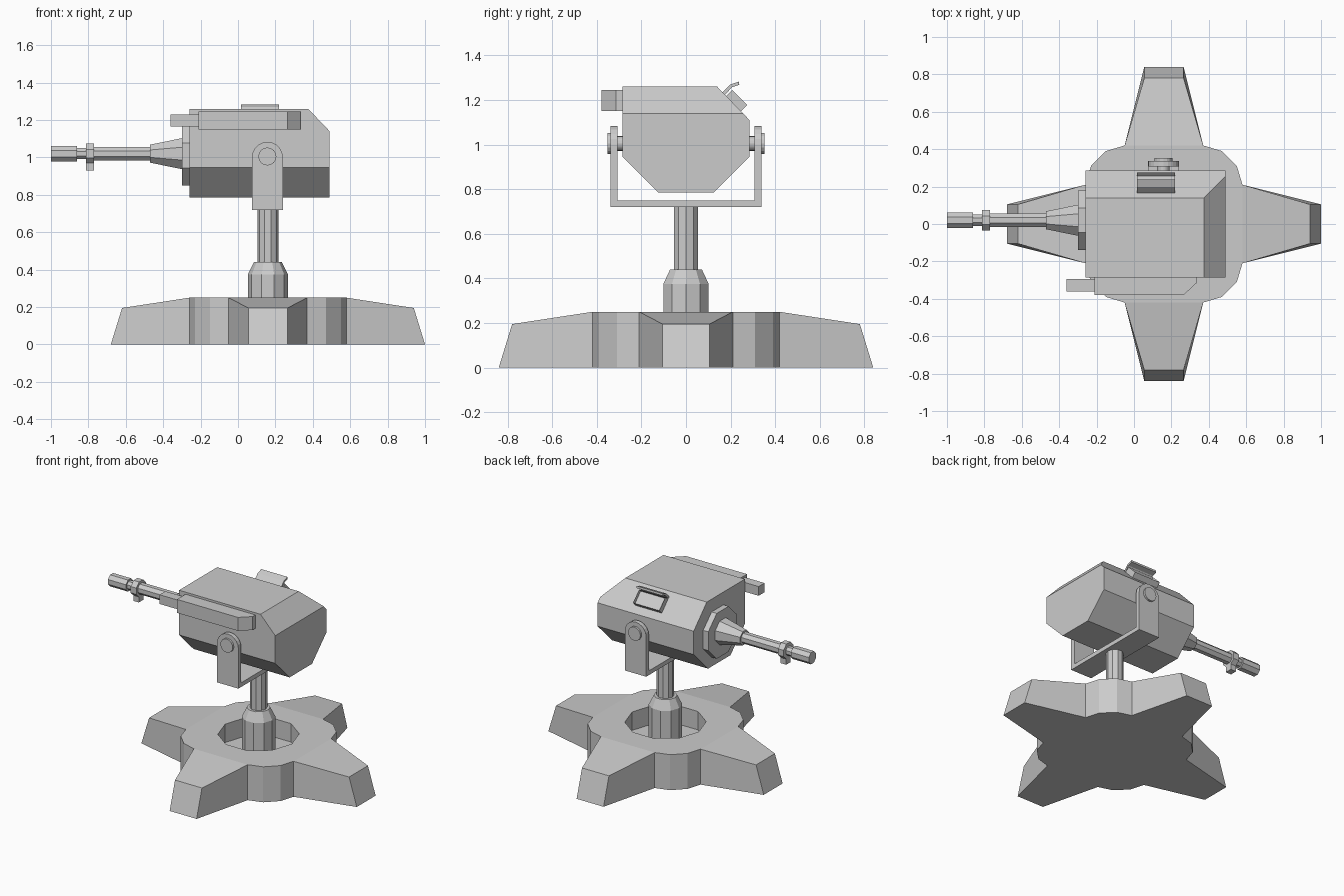
import bpy, bmesh
from math import sin, cos, pi
from mathutils import Vector

if "Cube" in bpy.data.objects:
    bpy.data.objects.remove(bpy.data.objects["Cube"])

CX = 0.16            # vertical axis of the stand
BY, BZ = 0.02, 1.02  # barrel axis


def finish(name, bm):
    bmesh.ops.recalc_face_normals(bm, faces=bm.faces)
    me = bpy.data.meshes.new(name)
    bm.to_mesh(me)
    bm.free()
    ob = bpy.data.objects.new(name, me)
    bpy.context.collection.objects.link(ob)
    return ob


def loft_bm(rings):
    bm = bmesh.new()
    vs = [[bm.verts.new(p) for p in r] for r in rings]
    n = len(vs[0])
    for a, b in zip(vs, vs[1:]):
        for i in range(n):
            j = (i + 1) % n
            bm.faces.new((a[i], a[j], b[j], b[i]))
    bm.faces.new(vs[0])
    bm.faces.new(vs[-1])
    return bm


def loft(name, rings):
    return finish(name, loft_bm(rings))


def place(axis, t, u, v):
    return {'x': (t, u, v), 'y': (u, t, v), 'z': (u, v, t)}[axis]


def prism(name, axis, a, b, pts):
    return loft(name, [[place(axis, t, u, v) for u, v in pts] for t in (a, b)])


def box(name, x0, x1, y0, y1, z0, z1):
    return prism(name, 'z', z0, z1, [(x0, y0), (x1, y0), (x1, y1), (x0, y1)])


def turned(name, axis, c, steps, n, phase=0.0):
    """Faceted solid along an axis from (position, radius) steps."""
    ang = [phase + 2 * pi * i / n for i in range(n)]
    return loft(name, [[place(axis, t, c[0] + r * cos(q), c[1] + r * sin(q)) for q in ang]
                       for t, r in steps])


# Base hub with a recessed well
corner = [(0.42, 0.21), (0.39, 0.31), (0.31, 0.39), (0.21, 0.42)]
outline = []
for k in range(4):
    c, s = round(cos(k * pi / 2)), round(sin(k * pi / 2))
    outline += [(CX + c * x - s * y, s * x + c * y) for x, y in corner]
hub = prism("base_hub", 'z', 0, 0.25, outline)
well = turned("well_cutter", 'z', (CX, 0), [(0.12, 0.26), (0.4, 0.26)], 10)
well.hide_render = True
well.hide_viewport = True
cut = hub.modifiers.new("well", 'BOOLEAN')
cut.operation = 'DIFFERENCE'
cut.object = well

# Four tapered feet
for k in range(4):
    foot = loft("base_foot_%d" % (k + 1), [
        [(0.42, -0.21, 0), (0.42, 0.21, 0), (0.42, 0.21, 0.25), (0.42, -0.21, 0.25)],
        [(0.84, -0.105, 0), (0.84, 0.105, 0), (0.78, 0.105, 0.195), (0.78, -0.105, 0.195)]])
    foot.location = (CX, 0, 0)
    foot.rotation_euler.z = k * pi / 2

# Column
turned("column_socket", 'z', (CX, 0), [(0.12, 0.107), (0.375, 0.107), (0.44, 0.075)], 10)
turned("column_pole", 'z', (CX, 0), [(0.43, 0.056), (0.725, 0.056)], 10)

# Yoke: bottom plate, two round-topped arms, pivots
R, YX = 0.083, 0.157
box("yoke_plate", YX - R, YX + R, -0.31, 0.31, 0.72, 0.75)
arm = [(YX - R, 0.72), (YX + R, 0.72)]
arm += [(YX + R * cos(pi * i / 10), 1.0 + R * sin(pi * i / 10)) for i in range(11)]
for side, s in (("front", -1), ("back", 1)):
    prism("yoke_arm_" + side, 'y', s * 0.307, s * 0.338, arm)
    turned("pivot_pin_" + side, 'y', (YX, 1.005), [(s * 0.27, 0.033), (s * 0.31, 0.033)], 16)
    turned("pivot_cap_" + side, 'y', (YX, 1.005), [(s * 0.33, 0.048), (s * 0.352, 0.048)], 16)

# Housing with the rear top edge sliced off
section = [(-0.285, 1.26), (-0.285, 0.945), (-0.125, 0.785), (0.125, 0.785),
           (0.285, 0.945), (0.285, 1.11), (0.14, 1.26)]
bm = loft_bm([[(x, y, z) for y, z in section] for x in (-0.26, 0.49)])
res = bmesh.ops.bisect_plane(bm, geom=bm.verts[:] + bm.edges[:] + bm.faces[:],
                             plane_co=(0.375, 0, 1.26), plane_no=(0.12, 0, 0.115),
                             clear_outer=True)
bmesh.ops.contextual_create(
    bm, geom=[e for e in res["geom_cut"] if isinstance(e, bmesh.types.BMEdge)])
finish("housing", bm)

# Barrel assembly
turned("barrel_plate", 'x', (BY, 1.01), [(-0.255, 0.173), (-0.30, 0.173)], 8, pi / 8)
turned("barrel_cone", 'x', (BY, BZ), [(-0.29, 0.092), (-0.47, 0.052)], 8, pi / 8)
turned("barrel_tube", 'x', (BY, BZ), [(-0.46, 0.039), (-0.78, 0.039)], 8, pi / 8)
turned("barrel_neck", 'x', (BY, BZ), [(-0.77, 0.032), (-0.87, 0.032)], 8, pi / 8)
turned("muzzle", 'x', (BY, BZ), [(-0.86, 0.044), (-1.0, 0.044)], 8, pi / 8)
turned("barrel_collar", 'x', (BY, BZ), [(-0.77, 0.058), (-0.813, 0.058)], 8, pi / 8)
box("collar_lug", -0.813, -0.77, BY - 0.025, BY + 0.025, 0.93, 1.0)

# Side sensor box and its nose
prism("side_box", 'z', 1.15, 1.245, [(-0.21, -0.28), (-0.21, -0.38), (0.265, -0.38),
                                     (0.335, -0.315), (0.335, -0.28)])
box("side_box_nose", -0.36, -0.2, -0.36, -0.295, 1.165, 1.23)

# Screen frame on the sloped face, with a recessed panel
across = Vector((0.1025, 0, 0))
down = Vector((0, 0.0485, -0.0485)) * 0.7
out = Vector((0, 0.707, 0.707))
mid = Vector((0.118, 0.226, 1.196))
rings = [[mid + across * a + down * d + out * h for a, d in ((-1, -1), (1, -1), (1, 1), (-1, 1))]
         for h in (-0.04, 0.022)]
bm = loft_bm(rings)
bm.faces.ensure_lookup_table()
face = bm.faces[-1]
bmesh.ops.inset_individual(bm, faces=[face], thickness=0.014)
for v in face.verts:
    v.co -= out * 0.025
finish("screen_frame", bm)

# Bent sun flap above the screen
prism("screen_flap", 'x', 0.015, 0.22, [(0.158, 1.228), (0.198, 1.269), (0.237, 1.283),
                                        (0.239, 1.268), (0.206, 1.257), (0.17, 1.218)])
